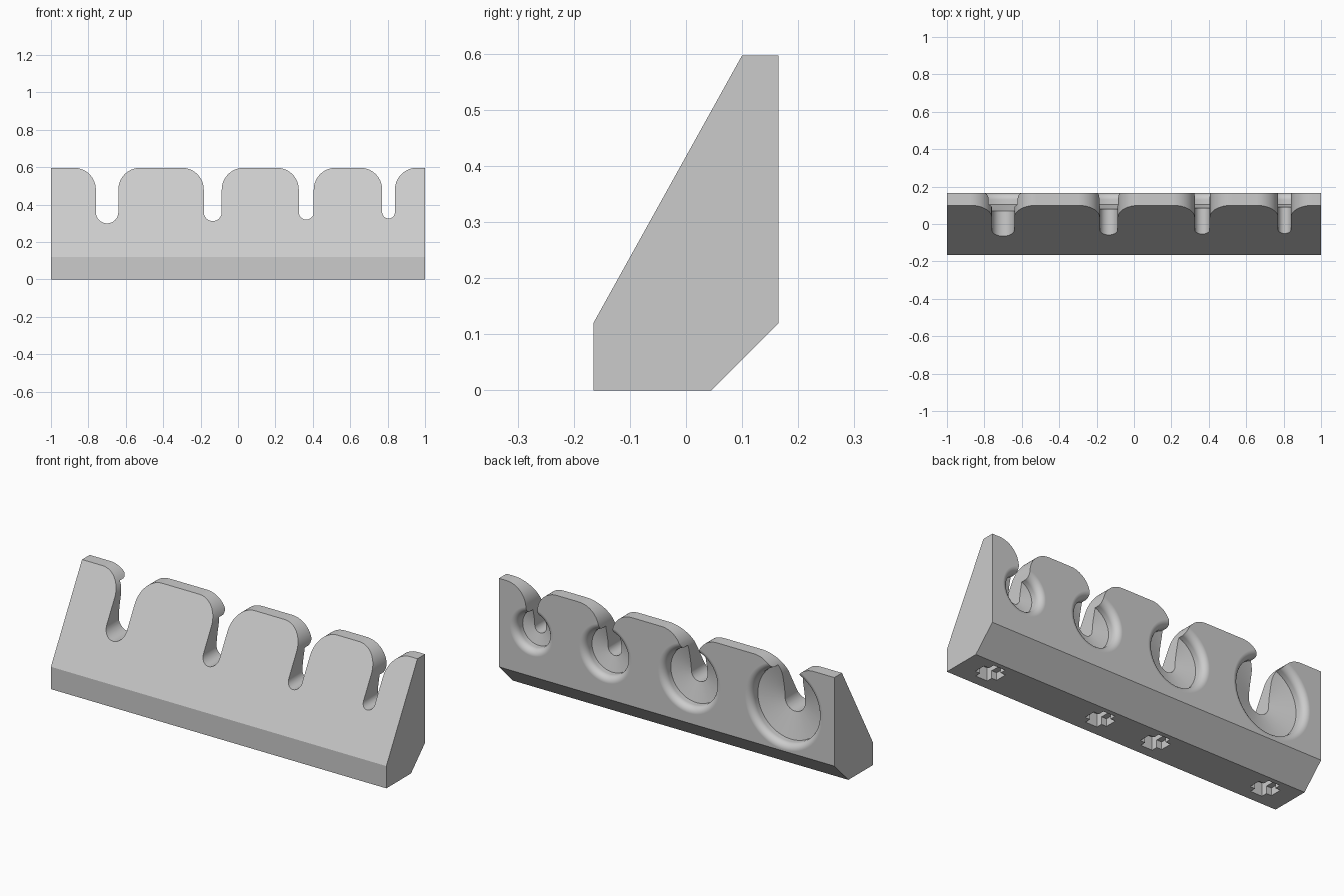
import bpy
import bmesh
from math import sin, cos, pi, radians
from mathutils import Matrix, Vector

cube = bpy.data.objects.get("Cube")
if cube:
    bpy.data.objects.remove(cube, do_unlink=True)

BACK = 0.165      # rear plane
AXIS_Z = 0.36     # height of the slot and socket centres
TOP = 0.597

grey = bpy.data.materials.new("light grey")
grey.use_nodes = True
grey.diffuse_color = (0.6, 0.6, 0.6, 1)
grey.node_tree.nodes["Principled BSDF"].inputs["Base Color"].default_value = (0.6, 0.6, 0.6, 1)


def make_object(name, bm):
    bmesh.ops.recalc_face_normals(bm, faces=bm.faces)
    mesh = bpy.data.meshes.new(name)
    bm.to_mesh(mesh)
    bm.free()
    mesh.materials.append(grey)
    obj = bpy.data.objects.new(name, mesh)
    bpy.context.collection.objects.link(obj)
    return obj


def prism(name, points, offset):
    """Closed outline pushed along an offset."""
    bm = bmesh.new()
    face = bm.faces.new([bm.verts.new(p) for p in points])
    grown = bmesh.ops.extrude_face_region(bm, geom=[face])["geom"]
    verts = [g for g in grown if isinstance(g, bmesh.types.BMVert)]
    bmesh.ops.translate(bm, verts=verts, vec=offset)
    return make_object(name, bm)


def arc(cx, cz, r, start, end, steps):
    for i in range(steps + 1):
        a = radians(start + (end - start) * i / steps)
        yield cx + r * cos(a), cz + r * sin(a)


def cut(body, cutter):
    cutter.hide_render = True
    mod = body.modifiers.new("cut", 'BOOLEAN')
    mod.operation = 'DIFFERENCE'
    mod.solver = 'EXACT'
    mod.object = cutter
    bpy.context.view_layer.objects.active = body
    bpy.ops.object.modifier_apply(modifier=mod.name)
    bpy.data.objects.remove(cutter, do_unlink=True)


def slot_cutter(x, r):
    """Round-bottomed slot whose mouth flares out to the top edge."""
    flare = TOP - 0.48
    outline = [(x - r - flare, TOP + 0.1)]
    outline += arc(x - r - flare, 0.48, flare, 90, 0, 14)
    outline += arc(x, AXIS_Z, r, 180, 360, 24)
    outline += arc(x + r + flare, 0.48, flare, 180, 90, 14)
    outline.append((x + r + flare, TOP + 0.1))
    return prism("slot_cutter", [(px, -0.4, pz) for px, pz in outline], (0, 0.8, 0))


def socket_cutter(x, r):
    """Shallow conical seat with a rounded rim, turned about the slot axis."""
    rim, seat = 0.035, 0.105
    profile = [(0, seat - 0.25 * r), (r, seat)]
    profile += arc(r + rim, BACK - rim, rim, 180, 90, 8)
    profile += [(r + rim, BACK + 0.1), (0, BACK + 0.1)]
    bm = bmesh.new()
    verts = [bm.verts.new((x + d, y, AXIS_Z)) for d, y in profile]
    edges = [bm.edges.new(pair) for pair in zip(verts, verts[1:])]
    bmesh.ops.spin(bm, geom=verts + edges, cent=(x, 0, AXIS_Z), axis=(0, 1, 0),
                   angle=2 * pi, steps=64, use_duplicate=False)
    bmesh.ops.remove_doubles(bm, verts=bm.verts, dist=0.0001)
    return make_object("socket_cutter", bm)


def box_cutter(x, y, half_x, half_y, depth):
    bm = bmesh.new()
    bmesh.ops.create_cube(bm, size=2, matrix=Matrix.Translation(Vector((x, y, 0)))
                          @ Matrix.Diagonal((half_x, half_y, depth, 1)))
    return make_object("mount_cutter", bm)


# Sloped rack body
side = [(-BACK, 0), (0.045, 0), (BACK, 0.12), (BACK, TOP), (0.1, TOP), (-BACK, 0.12)]
rack = prism("rack_body", [(-1, y, z) for y, z in side], (2, 0, 0))

# Slots with seats behind, decreasing in size: centre, slot radius, seat radius
for x, slot_r, seat_r in [(-0.7, 0.06, 0.198), (-0.135, 0.048, 0.152),
                          (0.365, 0.04, 0.122), (0.805, 0.034, 0.095)]:
    cut(rack, slot_cutter(x, slot_r))
    cut(rack, socket_cutter(x, seat_r))

# Cross-shaped mounting pockets in the underside
for x in (-0.836, -0.168, 0.168, 0.836):
    cut(rack, box_cutter(x, -0.045, 0.035, 0.065, 0.07))
    cut(rack, box_cutter(x, -0.045, 0.065, 0.032, 0.04))

# Smooth curves, crisp edges, flat large faces
bpy.ops.object.select_all(action='DESELECT')
rack.select_set(True)
bpy.context.view_layer.objects.active = rack
bpy.ops.object.shade_smooth_by_angle(angle=radians(25))
weighted = rack.modifiers.new("flat_faces", 'WEIGHTED_NORMAL')
weighted.keep_sharp = True
